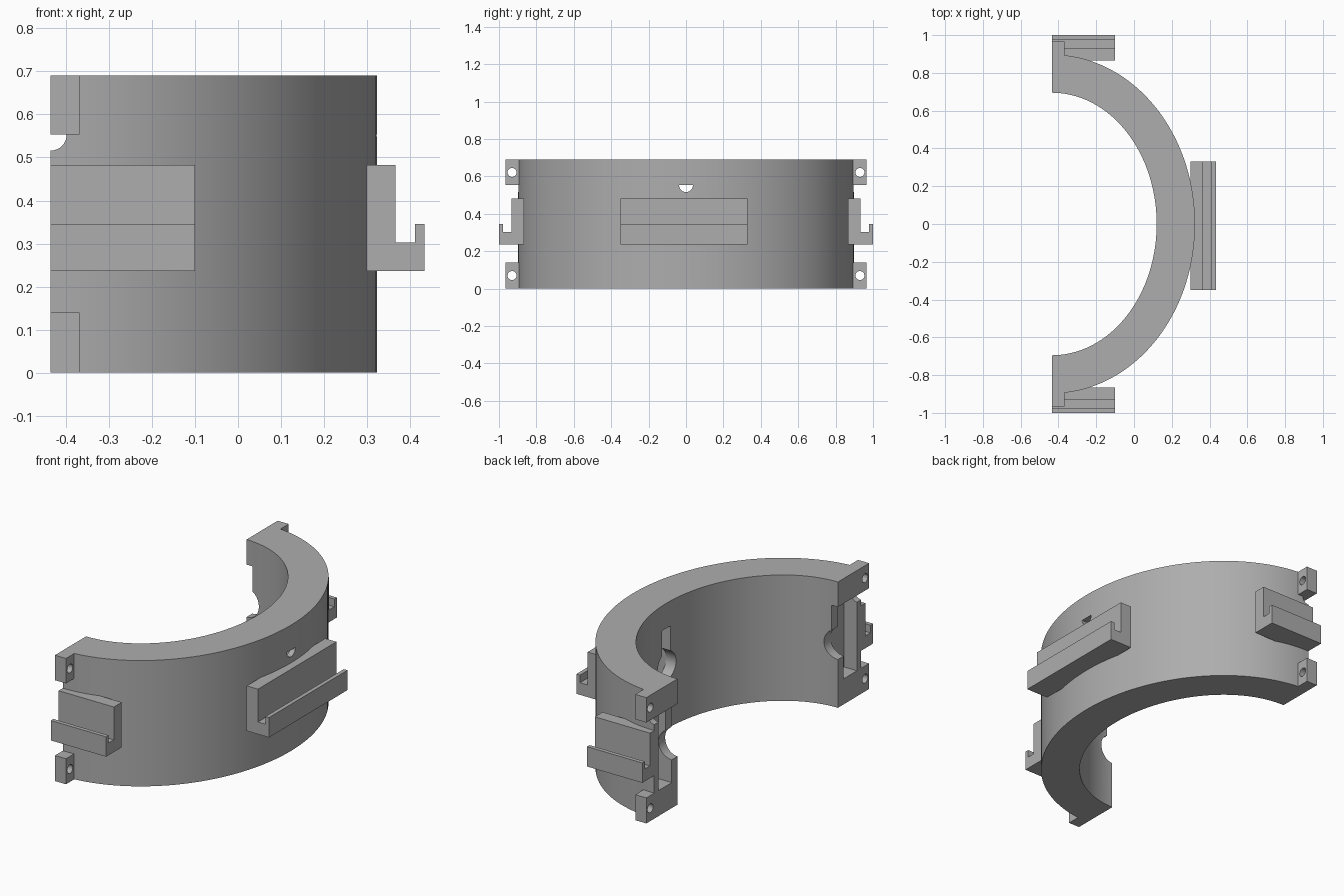
import bpy
import bmesh
import math
from mathutils import Matrix, Vector

cube = bpy.data.objects.get("Cube")
if cube:
    bpy.data.objects.remove(cube, do_unlink=True)

grey = bpy.data.materials.new("plain grey")
grey.use_nodes = True
grey.diffuse_color = (0.42, 0.42, 0.42, 1)
grey.node_tree.nodes["Principled BSDF"].inputs["Base Color"].default_value = grey.diffuse_color

END_X = -0.435          # plane of the open ends
HEIGHT = 0.69
LOW, HIGH = 0.14, 0.553  # pocket floor and ceiling
MID = HEIGHT / 2


def prism(name, pts, axis, lo, hi, matrix=Matrix()):
    """Extrude a 2D outline along an axis from lo to hi."""
    place = {"x": lambda a, b, d: (d, a, b),
             "y": lambda a, b, d: (a, d, b),
             "z": lambda a, b, d: (a, b, d)}[axis]
    bm = bmesh.new()
    face = bm.faces.new([bm.verts.new(place(a, b, lo)) for a, b in pts])
    ext = bmesh.ops.extrude_face_region(bm, geom=[face])
    shift = Vector(place(0, 0, hi - lo))
    bmesh.ops.translate(bm, vec=shift,
                        verts=[v for v in ext["geom"] if isinstance(v, bmesh.types.BMVert)])
    bmesh.ops.transform(bm, matrix=matrix, verts=bm.verts)
    bmesh.ops.recalc_face_normals(bm, faces=bm.faces)
    mesh = bpy.data.meshes.new(name)
    bm.to_mesh(mesh)
    bm.free()
    mesh.materials.append(grey)
    obj = bpy.data.objects.new(name, mesh)
    bpy.context.collection.objects.link(obj)
    return obj


def activate(obj):
    bpy.ops.object.select_all(action="DESELECT")
    obj.select_set(True)
    bpy.context.view_layer.objects.active = obj


def cut(obj, cutter):
    """Subtract a cutter, then discard it."""
    activate(obj)
    mod = obj.modifiers.new("cut", "BOOLEAN")
    mod.operation, mod.solver, mod.object = "DIFFERENCE", "EXACT", cutter
    bpy.ops.object.modifier_apply(modifier=mod.name)
    bpy.data.objects.remove(cutter, do_unlink=True)


def arc(cx, cy, rx, ry, start, end, n):
    steps = [math.radians(start + (end - start) * i / n) for i in range(n + 1)]
    return [(cx + rx * math.cos(t), cy + ry * math.sin(t)) for t in steps]


def rect(a0, a1, b0, b1):
    return [(a0, b0), (a1, b0), (a1, b1), (a0, b1)]


# Half ring with an elliptical plan
outline = arc(END_X, 0, 0.758, 0.897, -90, 90, 72) + arc(END_X, 0, 0.555, 0.695, 90, -90, 72)
ring = prism("half_ring", outline, "z", 0, HEIGHT)

# Mounting sites: local x points outwards, local y runs along the wall
sites = [("side", (0.333, 0), 0, -0.35, 0.33),
         ("back", (END_X, 0.9), 90, -0.335, 0),
         ("front", (END_X, -0.9), -90, 0, 0.335)]

SLOT, BORE = 0.037, 0.08
tilt = math.degrees(math.acos(SLOT / BORE))
keyhole = arc(0, MID, BORE, BORE, 180 - tilt, 360 + tilt, 32) + [(SLOT, HIGH), (-SLOT, HIGH)]
half_disc = arc(0, HIGH, SLOT, SLOT, 180, 360, 16)
hook = [(-0.035, 0.236), (0.1, 0.236), (0.1, MID), (0.078, MID),
        (0.078, 0.303), (0.033, 0.303), (0.033, 0.483), (-0.035, 0.483)]

for label, (x, y), turn, lo, hi in sites:
    frame = Matrix.Translation((x, y, 0)) @ Matrix.Rotation(math.radians(turn), 4, "Z")
    # Hidden pocket, keyhole in the inner wall, small half-round hole outside
    cut(ring, prism("pocket", rect(-BORE, BORE, LOW, HIGH), "x", -0.155, -0.04, frame))
    cut(ring, prism("keyhole", keyhole, "x", -0.3, -0.14, frame))
    cut(ring, prism("screw_hole", half_disc, "x", -0.06, 0.05, frame))
    # Hooked rail
    prism(label + "_hook_rail", hook, "y", lo, hi, frame)

activate(ring)
bpy.ops.object.shade_smooth_by_angle(angle=math.radians(25))

# Drilled lugs at the four corners of the open ends
for side, sign in (("front", -1), ("back", 1)):
    for level, z0, z1 in (("lower", 0, LOW), ("upper", HIGH, HEIGHT)):
        y0, y1 = sorted((sign * 0.88, sign * 0.965))
        lug = prism(f"{side}_{level}_lug", rect(y0, y1, z0, z1), "x", END_X, -0.368)
        drill = arc(sign * 0.93, (z0 + z1) / 2, 0.024, 0.024, 0, 345, 23)
        cut(lug, prism("drill", drill, "x", END_X - 0.1, -0.3))
        activate(lug)
        bpy.ops.object.shade_smooth_by_angle(angle=math.radians(25))
